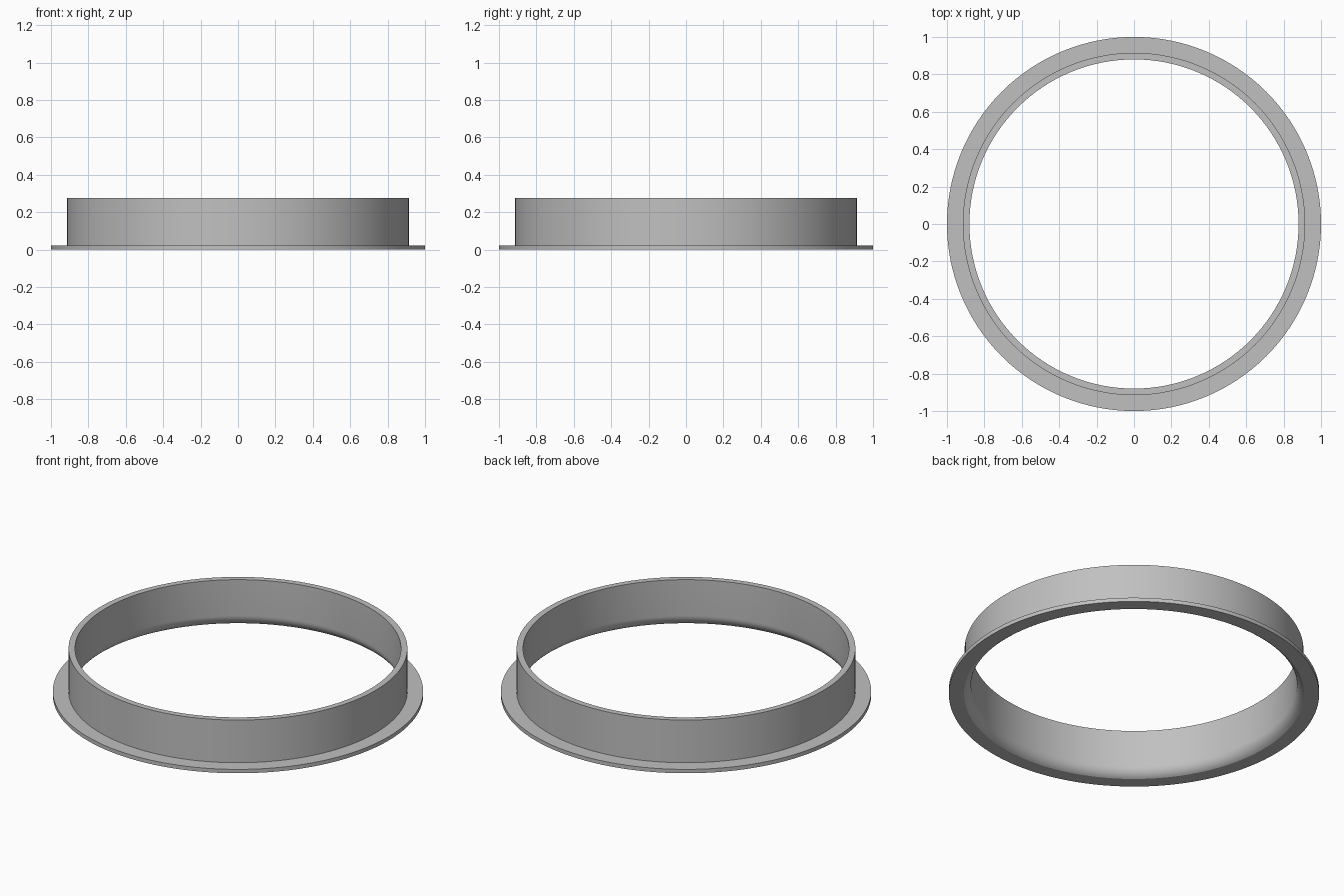
import bpy
import bmesh
from math import cos, sin, acos, tau, radians

cube = bpy.data.objects.get("Cube")
if cube:
    bpy.data.objects.remove(cube, do_unlink=True)

SEGMENTS = 128
FLANGE_R, COLLAR_R, BORE_R, MOUTH_R = 1.0, 0.915, 0.88, 0.918
FLANGE_TOP, COLLAR_TOP = 0.023, 0.277
FILLET = 0.07

# Grey metal
grey = bpy.data.materials.new("grey_metal")
grey.use_nodes = True
colour = (0.53, 0.53, 0.53, 1)
grey.diffuse_color = colour
grey.node_tree.nodes["Principled BSDF"].inputs["Base Color"].default_value = colour


def lathe(name, profile):
    """Revolve a closed (radius, height) profile around z."""
    bm = bmesh.new()
    rings = []
    for i in range(SEGMENTS):
        a = tau * i / SEGMENTS
        rings.append([bm.verts.new((r * cos(a), r * sin(a), z)) for r, z in profile])
    n = len(profile)
    for i, ring in enumerate(rings):
        following = rings[(i + 1) % SEGMENTS]
        for j in range(n):
            k = (j + 1) % n
            bm.faces.new((ring[j], following[j], following[k], ring[k]))
    bmesh.ops.recalc_face_normals(bm, faces=bm.faces)
    mesh = bpy.data.meshes.new(name)
    bm.to_mesh(mesh)
    bm.free()
    obj = bpy.data.objects.new(name, mesh)
    bpy.context.collection.objects.link(obj)
    mesh.materials.append(grey)
    bpy.ops.object.select_all(action="DESELECT")
    obj.select_set(True)
    bpy.context.view_layer.objects.active = obj
    bpy.ops.object.shade_smooth_by_angle(angle=radians(25))
    return obj


# Flared lower mouth of the bore
sweep = acos(1 - (MOUTH_R - BORE_R) / FILLET)
rise = FILLET * sin(sweep)
steps = 8
flare = []
for s in range(steps + 1):
    t = sweep * s / steps
    flare.append((BORE_R + FILLET * (1 - cos(t)), rise - FILLET * sin(t)))

# Collar and flange turned as one solid ring
lathe("flanged_ring", flare + [
    (FLANGE_R, 0),
    (FLANGE_R, FLANGE_TOP),
    (COLLAR_R, FLANGE_TOP),
    (COLLAR_R, COLLAR_TOP),
    (BORE_R, COLLAR_TOP),
])
